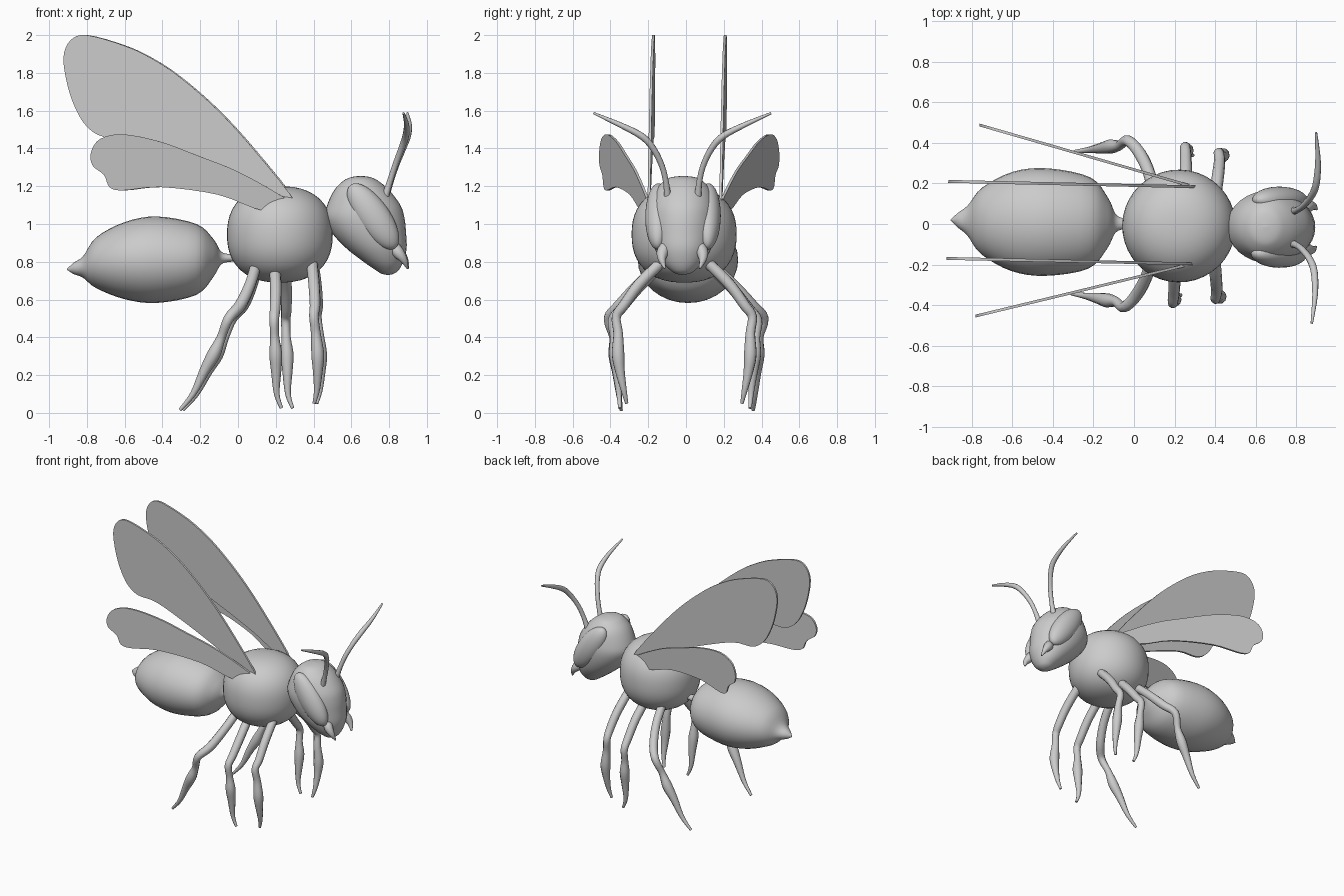
import bpy, bmesh, math
from mathutils import Vector, Matrix

if "Cube" in bpy.data.objects:
    bpy.data.objects.remove(bpy.data.objects["Cube"])

YAW = -0.022  # whole insect is turned very slightly


def catmull(pts, n=4, closed=False):
    """Smooth a list of tuples of any dimension."""
    out, m = [], len(pts)
    for i in range(m if closed else m - 1):
        if closed:
            q = [pts[(i + k) % m] for k in (-1, 0, 1, 2)]
        else:
            q = [pts[min(max(i + k, 0), m - 1)] for k in (-1, 0, 1, 2)]
        for s in range(n):
            t = s / n
            out.append(tuple(0.5 * (2 * b + (c - a) * t + (2 * a - 5 * b + 4 * c - d) * t * t
                                    + (3 * b - a - 3 * c + d) * t ** 3) for a, b, c, d in zip(*q)))
    if not closed:
        out.append(pts[-1])
    return out


def finish(name, bm, angle=60):
    bmesh.ops.recalc_face_normals(bm, faces=bm.faces)
    me = bpy.data.meshes.new(name)
    bm.to_mesh(me)
    bm.free()
    ob = bpy.data.objects.new(name, me)
    bpy.context.collection.objects.link(ob)
    ob.rotation_euler.z = YAW
    bpy.ops.object.select_all(action='DESELECT')
    ob.select_set(True)
    bpy.context.view_layer.objects.active = ob
    bpy.ops.object.shade_smooth_by_angle(angle=math.radians(angle))
    return ob


def loft(name, rows, along_x, sides=32):
    """rows: (position on axis, low edge, high edge, half width in y)."""
    bm, rings = bmesh.new(), []
    for p, lo, hi, ry in catmull(rows):
        c, r, ring = (lo + hi) / 2, max((hi - lo) / 2, 1e-4), []
        for k in range(sides):
            a = 2 * math.pi * k / sides
            u, y = c + r * math.cos(a), max(ry, 1e-4) * math.sin(a)
            ring.append(bm.verts.new((p, y, u) if along_x else (u, y, p)))
        rings.append(ring)
    for r0, r1 in zip(rings, rings[1:]):
        for k in range(sides):
            j = (k + 1) % sides
            bm.faces.new((r0[k], r0[j], r1[j], r1[k]))
    bm.faces.new(rings[0])
    bm.faces.new(rings[-1])
    return finish(name, bm)


def tube(name, pts):
    """Tapered limb through (x, y, z, radius) points."""
    cu = bpy.data.curves.new(name, 'CURVE')
    cu.dimensions, cu.bevel_depth, cu.bevel_resolution = '3D', 1.0, 3
    cu.use_fill_caps = True
    path = catmull(pts, 4)
    sp = cu.splines.new('POLY')
    sp.points.add(len(path) - 1)
    for p, (x, y, z, r) in zip(sp.points, path):
        p.co, p.radius = (x, y, z, 1), r
    sp.use_smooth = True
    ob = bpy.data.objects.new(name, cu)
    bpy.context.collection.objects.link(ob)
    ob.rotation_euler.z = YAW


def wing(name, outline, y_of_x, side, thick=0.014):
    bm = bmesh.new()
    loop = [bm.verts.new((x, side * (y_of_x(x) - thick / 2), z)) for x, z in catmull(outline, 4, True)]
    face = bm.faces.new(loop)
    ext = bmesh.ops.extrude_face_region(bm, geom=[face], use_keep_orig=True)
    verts = [v for v in ext['geom'] if isinstance(v, bmesh.types.BMVert)]
    bmesh.ops.translate(bm, verts=verts, vec=(0, side * thick, 0))
    finish(name, bm, 35)


# Thorax: slightly boxy ball
bm = bmesh.new()
bmesh.ops.create_uvsphere(bm, u_segments=40, v_segments=24, radius=1)
for v in bm.verts:
    h = math.hypot(v.co.x, v.co.y)
    s = (h ** 2.35 + abs(v.co.z) ** 2.35) ** (-1 / 2.35)
    v.co = Vector((0.222 + 0.28 * s * v.co.x, -0.005 + 0.278 * s * v.co.y, 0.945 + 0.255 * s * v.co.z))
finish("thorax", bm)

# Abdomen with stinger and thin waist
loft("abdomen", [
    (-0.905, .757, .763, 0), (-0.87, .735, .795, .035), (-0.82, .715, .83, .075),
    (-0.75, .66, .93, .165), (-0.6, .602, 1.01, .245), (-0.43, .582, 1.04, .265),
    (-0.22, .625, 1.0, .225), (-0.13, .72, .92, .125), (-0.09, .785, .855, .045),
    (-0.04, .80, .84, .025), (0.0, .80, .84, .025)], True)

# Head: egg narrowing to the mouth
loft("head", [
    (1.255, .645, .655, 0), (1.248, .60, .70, .06), (1.23, .56, .74, .10), (1.18, .51, .80, .145),
    (1.1, .472, .86, .172), (1.03, .46, .882, .18), (.95, .50, .89, .172), (.87, .575, .893, .15),
    (.8, .665, .875, .11), (.755, .73, .85, .065), (.737, .76, .825, .035), (.73, .79, .80, 0)], False)

# Leg paths (x, y, z, radius) on the +y side, and the left/right stagger of each pair
LEGS = {
    "hind_leg": (0.0, [(.10, .13, .79, .03), (.07, .25, .68, .03), (.02, .35, .57, .031),
                       (-.04, .41, .50, .027), (-.08, .385, .40, .024), (-.12, .38, .31, .035),
                       (-.17, .37, .22, .027), (-.23, .36, .10, .016), (-.30, .35, .015, .009)]),
    "middle_leg": (0.022, [(.22, .14, .77, .03), (.228, .25, .66, .03), (.226, .34, .55, .028),
                           (.222, .385, .49, .025), (.225, .375, .40, .024), (.23, .37, .31, .034),
                           (.232, .36, .22, .027), (.235, .35, .10, .015), (.26, .345, .025, .009)]),
    "front_leg": (0.0, [(.395, .13, .79, .03), (.408, .24, .68, .03), (.415, .32, .57, .028),
                        (.41, .36, .51, .025), (.42, .35, .42, .026), (.43, .35, .31, .034),
                        (.43, .34, .22, .026), (.425, .32, .12, .016), (.41, .305, .05, .009)]),
}

FORE = [(.31, 1.11), (.1, 1.38), (-.1, 1.60), (-.3, 1.775), (-.45, 1.875), (-.6, 1.945), (-.8, 2.0),
        (-.885, 1.97), (-.92, 1.88), (-.90, 1.74), (-.86, 1.62), (-.80, 1.52), (-.71, 1.462),
        (-.55, 1.45), (-.3, 1.36), (0, 1.23), (.22, 1.11)]
HIND = [(.29, 1.10), (.2, 1.17), (0, 1.28), (-.2, 1.36), (-.4, 1.435), (-.6, 1.475), (-.72, 1.45),
        (-.768, 1.38), (-.76, 1.31), (-.70, 1.26), (-.67, 1.195), (-.6, 1.178), (-.4, 1.195),
        (-.1, 1.155), (.14, 1.07)]

for side, tag in ((1, "left"), (-1, "right")):
    # Legs
    for name, (shift, pts) in LEGS.items():
        tube(f"{name}_{tag}", [(x + side * shift, side * y, z, r) for x, y, z, r in pts])
    # Antennae
    tube(f"antenna_{tag}", [(x, side * y, z, r) for x, y, z, r in [
        (.78, .08, 1.14, .02), (.805, .088, 1.22, .016), (.835, .11, 1.31, .016), (.87, .155, 1.40, .017),
        (.893, .215, 1.465, .018), (.90, .33, 1.525, .014), (.887, .47, 1.587, .006)]])
    # Mandibles
    tube(f"mandible_{tag}", [(x, side * y, z, r) for x, y, z, r in [
        (.82, .085, .89, .03), (.85, .105, .85, .032), (.88, .108, .81, .02), (.90, .092, .765, .005)]])
    # Compound eyes
    bm = bmesh.new()
    m = (Matrix.Translation((.718, side * .132, 1.04)) @ Matrix.Rotation(math.radians(-35), 4, 'Y')
         @ Matrix.Diagonal((.088, .068, .205, 1)))
    bmesh.ops.create_uvsphere(bm, u_segments=32, v_segments=20, radius=1, matrix=m)
    finish(f"eye_{tag}", bm)
    # Wings
    wing(f"front_wing_{tag}", FORE, lambda x: 0.19, side)
    wing(f"hind_wing_{tag}", HIND, lambda x: 0.187 + (0.3 - x) * 0.265, side)
